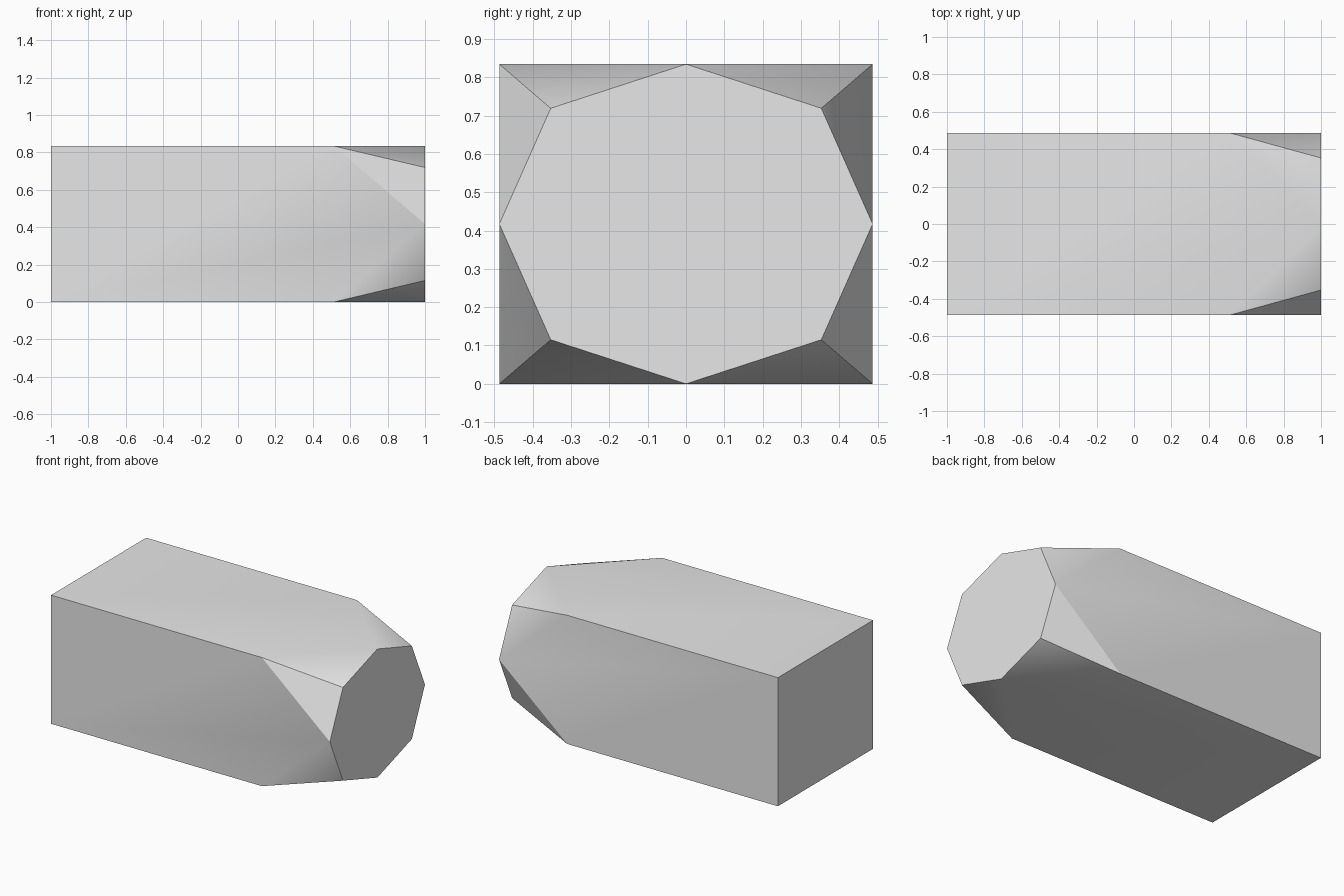
import bpy
import bmesh
import math

cube = bpy.data.objects.get("Cube")
if cube:
    bpy.data.objects.remove(cube, do_unlink=True)

HALF_Y, HEIGHT = 0.487, 0.834
MID = HEIGHT / 2
NECK_X = 0.512            # where the square bar starts turning into an octagon
DIAG_Y, DIAG_Z = 0.353, 0.302


def ring(bm, x, half_y, half_z):
    """Four corners of a rectangle across the bar, in order around it."""
    signs = [(1, 1), (-1, 1), (-1, -1), (1, -1)]
    return [bm.verts.new((x, sy * half_y, MID + sz * half_z)) for sy, sz in signs]


bm = bmesh.new()
back = ring(bm, -1, HALF_Y, MID)
neck = ring(bm, NECK_X, HALF_Y, MID)
diag = ring(bm, 1, DIAG_Y, DIAG_Z)
# Side midpoints of the octagon: top, front, bottom, rear
mids = [bm.verts.new((1, y, z)) for y, z in
        [(0, HEIGHT), (-HALF_Y, MID), (0, 0), (HALF_Y, MID)]]

# Square end, octagonal end, long sides and corner facets
bm.faces.new(back)
bm.faces.new([v for pair in zip(diag, mids) for v in pair])
for i in range(4):
    j = (i + 1) % 4
    bm.faces.new((back[i], back[j], neck[j], mids[i], neck[i]))
    bm.faces.new((neck[i], diag[i], mids[i]))
    bm.faces.new((neck[j], mids[i], diag[j]))
bmesh.ops.recalc_face_normals(bm, faces=bm.faces[:])

# Smooth the shallow folds, keep the steep ones crisp
for face in bm.faces:
    face.smooth = True
for edge in bm.edges:
    edge.smooth = edge.calc_face_angle() < math.radians(33)
for corner, middle in ((1, 1), (3, 3)):
    bm.edges.get((neck[corner], mids[middle])).smooth = False

mesh = bpy.data.meshes.new("tapered_bar")
bm.to_mesh(mesh)
bm.free()

# Plain grey material
grey = bpy.data.materials.new("light grey")
grey.use_nodes = True
colour = (0.8, 0.8, 0.8, 1)
grey.diffuse_color = colour
grey.node_tree.nodes["Principled BSDF"].inputs["Base Color"].default_value = colour
mesh.materials.append(grey)

bar = bpy.data.objects.new("tapered_bar", mesh)
bpy.context.collection.objects.link(bar)
